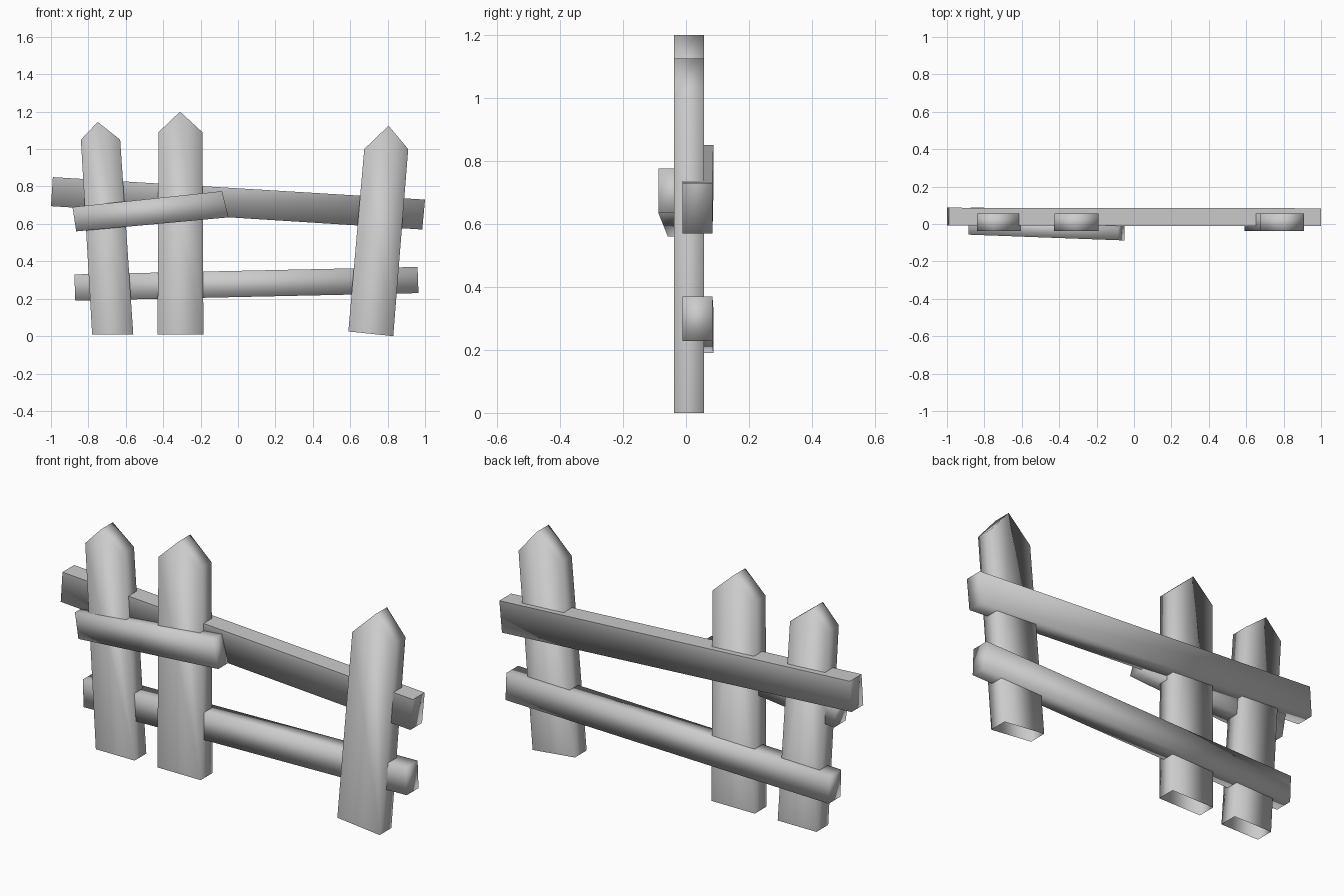
import bpy
import bmesh

default_cube = bpy.data.objects.get("Cube")
if default_cube:
    bpy.data.objects.remove(default_cube, do_unlink=True)

# One weathered grey for every board
grey = bpy.data.materials.new("weathered_grey")
grey.use_nodes = True
colour = (0.6, 0.6, 0.6, 1.0)
grey.diffuse_color = colour
grey.node_tree.nodes["Principled BSDF"].inputs["Base Color"].default_value = colour

THICKNESS = 0.095


def board(name, outline, front_left, front_right, open_base=False, crisp_top=False):
    """Extrude an x/z outline (anticlockwise from the bottom left) backwards.
    The front depth runs from front_left to front_right along the board."""
    xs = [x for x, z in outline]
    low, span = min(xs), max(xs) - min(xs)

    def depth(x):
        return front_left + (front_right - front_left) * (x - low) / span

    bm = bmesh.new()
    front = [bm.verts.new((x, depth(x), z)) for x, z in outline]
    back = [bm.verts.new((x, depth(x) + THICKNESS, z)) for x, z in outline]
    bm.faces.new(front)
    bm.faces.new(back[::-1])
    count = len(outline)
    for i in range(count):
        j = (i + 1) % count
        if open_base and i == 0:
            continue
        face = bm.faces.new((front[i], back[i], back[j], front[j]))
        if crisp_top and i == 2:
            for edge in face.edges:
                edge.smooth = False
    for face in bm.faces:
        face.smooth = True

    mesh = bpy.data.meshes.new(name)
    bm.to_mesh(mesh)
    bm.free()
    mesh.materials.append(grey)
    obj = bpy.data.objects.new(name, mesh)
    bpy.context.collection.objects.link(obj)
    return obj


# Pointed pickets, hollow at the foot
pickets = {
    "right_picket": [(-0.78, 0.01), (-0.56, 0.01), (-0.63, 1.05),
                     (-0.75, 1.145), (-0.84, 1.05)],
    "middle_picket": [(-0.43, 0.01), (-0.185, 0.01), (-0.19, 1.09),
                      (-0.31, 1.2), (-0.425, 1.09)],
    "left_picket": [(0.59, 0.025), (0.83, 0.0), (0.91, 1.0),
                    (0.805, 1.125), (0.675, 1.0)],
}
for name, outline in pickets.items():
    board(name, outline, -0.038, -0.038, open_base=True)

# Cross rails behind the pickets
board("lower_rail", [(-0.87, 0.19), (0.965, 0.23), (0.96, 0.37), (-0.875, 0.33)],
      -0.008, -0.011)
board("upper_rail", [(-1.0, 0.695), (0.985, 0.57), (1.0, 0.73), (-0.99, 0.85)],
      -0.008, -0.011, crisp_top=True)

# Loose plank nailed across the front
board("loose_plank", [(-0.865, 0.56), (-0.05, 0.635), (-0.085, 0.775), (-0.885, 0.69)],
      -0.057, -0.088)
